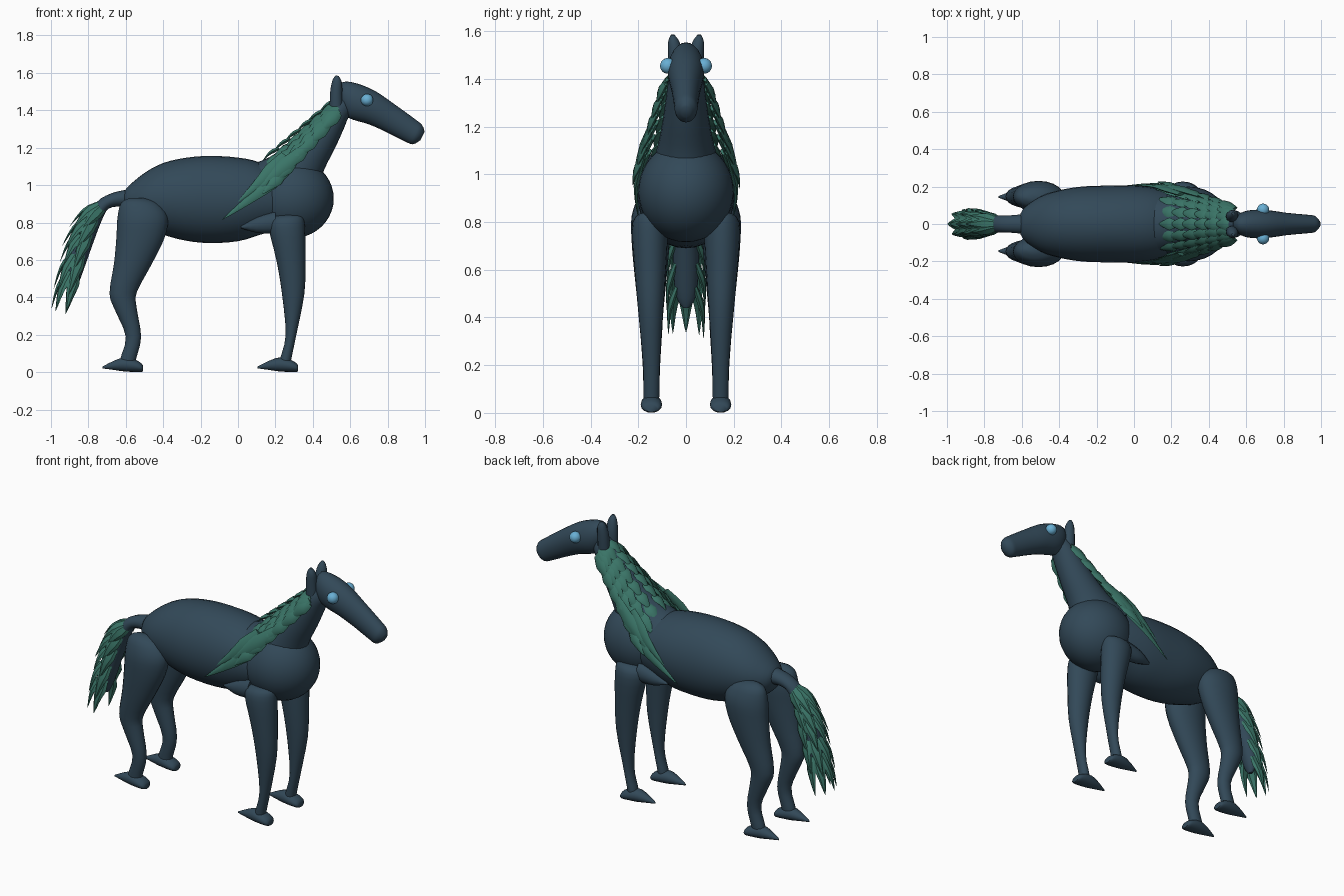
import bpy, bmesh, math, random
from mathutils import Vector

if "Cube" in bpy.data.objects:
    bpy.data.objects.remove(bpy.data.objects["Cube"])

random.seed(4)


def material(name, rgb):
    m = bpy.data.materials.new(name)
    m.diffuse_color = (*rgb, 1)
    m.use_nodes = True
    m.node_tree.nodes["Principled BSDF"].inputs["Base Color"].default_value = m.diffuse_color
    return m


SLATE = material("dark slate", (0.032, 0.066, 0.098))
GREEN = material("sea green", (0.042, 0.175, 0.135))
BLUE = material("sky blue", (0.14, 0.43, 0.66))


def finish(name, bm, mat, angle=50):
    bmesh.ops.recalc_face_normals(bm, faces=bm.faces)
    me = bpy.data.meshes.new(name)
    bm.to_mesh(me)
    bm.free()
    me.materials.append(mat)
    ob = bpy.data.objects.new(name, me)
    bpy.context.collection.objects.link(ob)
    bpy.ops.object.select_all(action='DESELECT')
    bpy.context.view_layer.objects.active = ob
    ob.select_set(True)
    bpy.ops.object.shade_smooth_by_angle(angle=math.radians(angle))
    return ob


def skin(bm, rings):
    """Bridge rings of points and cap both ends."""
    loops = [[bm.verts.new(p) for p in r] for r in rings]
    n = len(loops[0])
    for a, b in zip(loops, loops[1:]):
        for i in range(n):
            j = (i + 1) % n
            bm.faces.new((a[i], a[j], b[j], b[i]))
    bm.faces.new(loops[0])
    bm.faces.new(loops[-1])


def smooth_rows(rows, steps):
    """Catmull-Rom interpolation of rows of numbers."""
    out = []
    for i in range(len(rows) - 1):
        p = [rows[max(i - 1, 0)], rows[i], rows[i + 1], rows[min(i + 2, len(rows) - 1)]]
        for k in range(steps):
            t = k / steps
            out.append([0.5 * (2 * b + (c - a) * t + (2 * a - 5 * b + 4 * c - d) * t * t
                               + (3 * b - a - 3 * c + d) * t ** 3) for a, b, c, d in zip(*p)])
    out.append(list(rows[-1]))
    return out


def limb(name, rows, sides=20, steps=3):
    """Each row: edge point x,z - opposite edge point x,z - centre y - half width."""
    rings = []
    for x0, z0, x1, z1, y, w in smooth_rows(rows, steps):
        c = Vector(((x0 + x1) / 2, y, (z0 + z1) / 2))
        v = Vector(((x0 - x1) / 2, 0, (z0 - z1) / 2))
        rings.append([c + v * math.cos(a) + Vector((0, max(w, 0.002) * math.sin(a), 0))
                      for a in (math.tau * i / sides for i in range(sides))])
    bm = bmesh.new()
    skin(bm, rings)
    return finish(name, bm, SLATE)


def lock(bm, pts, out, width, thick):
    """Flattened pointed lock of hair along three points."""
    path = smooth_rows([list(p) for p in pts], 3)
    rings = []
    last = len(path) - 1
    for i, p in enumerate(path):
        t = (Vector(path[min(i + 1, last)]) - Vector(path[max(i - 1, 0)])).normalized()
        side = t.cross(out).normalized()
        nrm = side.cross(t)
        f = i / last
        s = max(0.02, (0.6 + 1.2 * f) if f < 0.34 else 1.0 * (1 - f) / 0.66)
        rings.append([Vector(p) + side * width * s * math.cos(a) + nrm * thick * s * math.sin(a)
                      for a in (math.tau * k / 6 for k in range(6))])
    skin(bm, rings)


# Barrel, neck and head
limb("body", [(-.615, .95, -.615, .91, 0, .02), (-.59, .99, -.595, .85, 0, .08),
              (-.5, 1.065, -.51, .78, 0, .145), (-.4, 1.118, -.4, .735, 0, .18),
              (-.28, 1.146, -.28, .703, 0, .2), (-.15, 1.156, -.15, .69, 0, .205),
              (0, 1.147, 0, .7, 0, .205), (.12, 1.12, .12, .735, 0, .19),
              (.25, 1.05, .25, .78, 0, .15), (.35, .95, .35, .85, 0, .06)], 32)
limb("neck", [(.03, 1.1, .42, .95, 0, .15), (.17, 1.15, .46, 1.08, 0, .12),
              (.3, 1.25, .52, 1.2, 0, .098), (.42, 1.37, .565, 1.3, 0, .082),
              (.5, 1.45, .59, 1.36, 0, .07), (.55, 1.5, .62, 1.4, 0, .045)], 24)
limb("head", [(.53, 1.5, .55, 1.42, 0, .03), (.56, 1.55, .585, 1.365, 0, .06),
              (.63, 1.545, .63, 1.345, 0, .075), (.73, 1.505, .7, 1.325, 0, .074),
              (.84, 1.43, .79, 1.285, 0, .06), (.95, 1.35, .89, 1.235, 0, .05),
              (.985, 1.32, .935, 1.218, 0, .045), (.998, 1.285, .975, 1.24, 0, .02)], 24)

# Chest ball
bm = bmesh.new()
bmesh.ops.create_uvsphere(bm, u_segments=32, v_segments=20, radius=1)
for v in bm.verts:
    v.co = Vector((.29 + .222 * v.co.x, .2 * v.co.y, .928 + .212 * v.co.z))
finish("chest", bm, SLATE)

# Paired parts
for s, tag in ((-1, "right"), (1, "left")):
    limb("ear_" + tag, [(.49, 1.42, .56, 1.42, s * .04, .03), (.493, 1.5, .558, 1.49, s * .043, .032),
                        (.505, 1.56, .555, 1.55, s * .051, .024),
                        (.522, 1.586, .538, 1.584, s * .056, .008)], 12)
    bm = bmesh.new()
    bmesh.ops.create_icosphere(bm, subdivisions=3, radius=.033)
    bmesh.ops.translate(bm, verts=bm.verts, vec=(.69, s * .076, 1.455))
    finish("eye_" + tag, bm, BLUE)
    limb("front_leg_" + tag, [(.24, .842, .3, .842, s * .15, .015), (.185, .825, .345, .83, s * .152, .055),
                              (.165, .77, .358, .77, s * .152, .075), (.205, .6, .36, .6, s * .15, .066),
                              (.235, .42, .355, .42, s * .148, .052), (.255, .2, .312, .2, s * .145, .035),
                              (.225, .07, .285, .07, s * .145, .033), (.225, .03, .28, .03, s * .145, .03)])
    limb("elbow_" + tag, [(.015, .78, .015, .77, s * .15, .01), (.1, .83, .1, .745, s * .155, .035),
                          (.2, .86, .2, .74, s * .15, .045)], 12)
    limb("hind_leg_" + tag, [(-.575, .932, -.51, .932, s * .14, .015), (-.625, .905, -.43, .905, s * .143, .055),
                             (-.645, .82, -.375, .83, s * .146, .082), (-.65, .72, -.392, .72, s * .148, .08),
                             (-.663, .58, -.46, .58, s * .148, .068), (-.687, .42, -.54, .43, s * .147, .052),
                             (-.657, .33, -.543, .35, s * .146, .046), (-.6, .19, -.518, .19, s * .145, .036),
                             (-.63, .07, -.545, .07, s * .145, .033), (-.63, .03, -.55, .03, s * .145, .03)])
    for part, x in (("front", .25), ("hind", -.58)):
        limb(f"{part}_hoof_{tag}", [(x + dx, top, x + dx, bot, s * .145, w) for dx, top, bot, w in (
            (-.145, .03, .02, .004), (-.085, .06, .012, .026), (-.03, .078, .004, .04),
            (.025, .068, .001, .045), (.06, .05, .001, .04), (.072, .035, .004, .028))], 16)

# Tail stem
limb("tail", [(-.54, .99, -.56, .87, 0, .055), (-.6, .975, -.63, .885, 0, .05), (-.68, .955, -.69, .875, 0, .045),
              (-.76, .905, -.72, .83, 0, .045), (-.85, .77, -.76, .73, 0, .052),
              (-.905, .62, -.81, .59, 0, .054), (-.91, .5, -.85, .48, 0, .042),
              (-.895, .445, -.87, .44, 0, .015)], 16)

# Tail tufts in overlapping whorls
bm = bmesh.new()
for x, z, dx, dz, n in ((-.72, .89, -.72, -.7, .03), (-.765, .82, -.58, -.82, .042), (-.80, .74, -.45, -.9, .05),
                        (-.84, .63, -.35, -.94, .052), (-.87, .53, -.28, -.96, .046)):
    down = Vector((dx, 0, dz)).normalized()
    back = Vector((dz, 0, -dx)).normalized()
    for a in (-95, -48, 0, 48, 95):
        r = math.radians(a)
        out = back * math.cos(r) + Vector((0, math.sin(r), 0))
        L = random.uniform(.18, .21)
        p = Vector((x, 0, z)) + out * n * .85
        lock(bm, (p, p + down * L * .5 + out * .03, p + down * L + out * .035 + Vector((0, 0, -.02))),
             out, .034, .014)
finish("tail_tufts", bm, GREEN, 35)

# Mane: rows of locks from crest to both sides, sweeping back and down
bm = bmesh.new()
for i in range(6):
    t = i / 5
    crest = Vector((.52, 0, 1.44)).lerp(Vector((.22, 0, 1.185)), t)
    for u in (-1, -.75, -.5, -.25, 0, .25, .5, .75, 1):
        s, k = (1 if u >= 0 else -1), abs(u)
        edge = Vector((.54, s * .085, 1.385)).lerp(Vector((.24, s * .185, 1.06)), t)
        p = crest.lerp(edge, k) + Vector((0, s * .02 * math.sin(math.pi * k), .012 * (1 - k)))
        out = Vector((-.55 * (1 - k), s * (.15 + k) if u else 0, .75 * (1 - k) + .1)).normalized()
        L = random.uniform(.15, .18) * (.75 + .25 * k)
        d = Vector((-.74, s * .2 * k, -.66 - .08 * k)).normalized()
        lock(bm, (p, p + d * L * .5 + out * .014, p + d * L + out * .008), out, .034, .013)

# Long trailing side locks over the shoulder
for s in (-1, 1):
    for a, b, c in (((.36, .15, 1.2), (.2, .2, 1.06), (.05, .208, .93)),
                    ((.28, .17, 1.1), (.11, .208, .96), (-.085, .2, .815)),
                    ((.25, .16, 1.16), (.13, .2, 1.03), (.0, .208, .91))):
        lock(bm, [(p[0], s * p[1], p[2]) for p in (a, b, c)], Vector((0, s, .2)), .04, .014)
finish("mane", bm, GREEN, 35)
